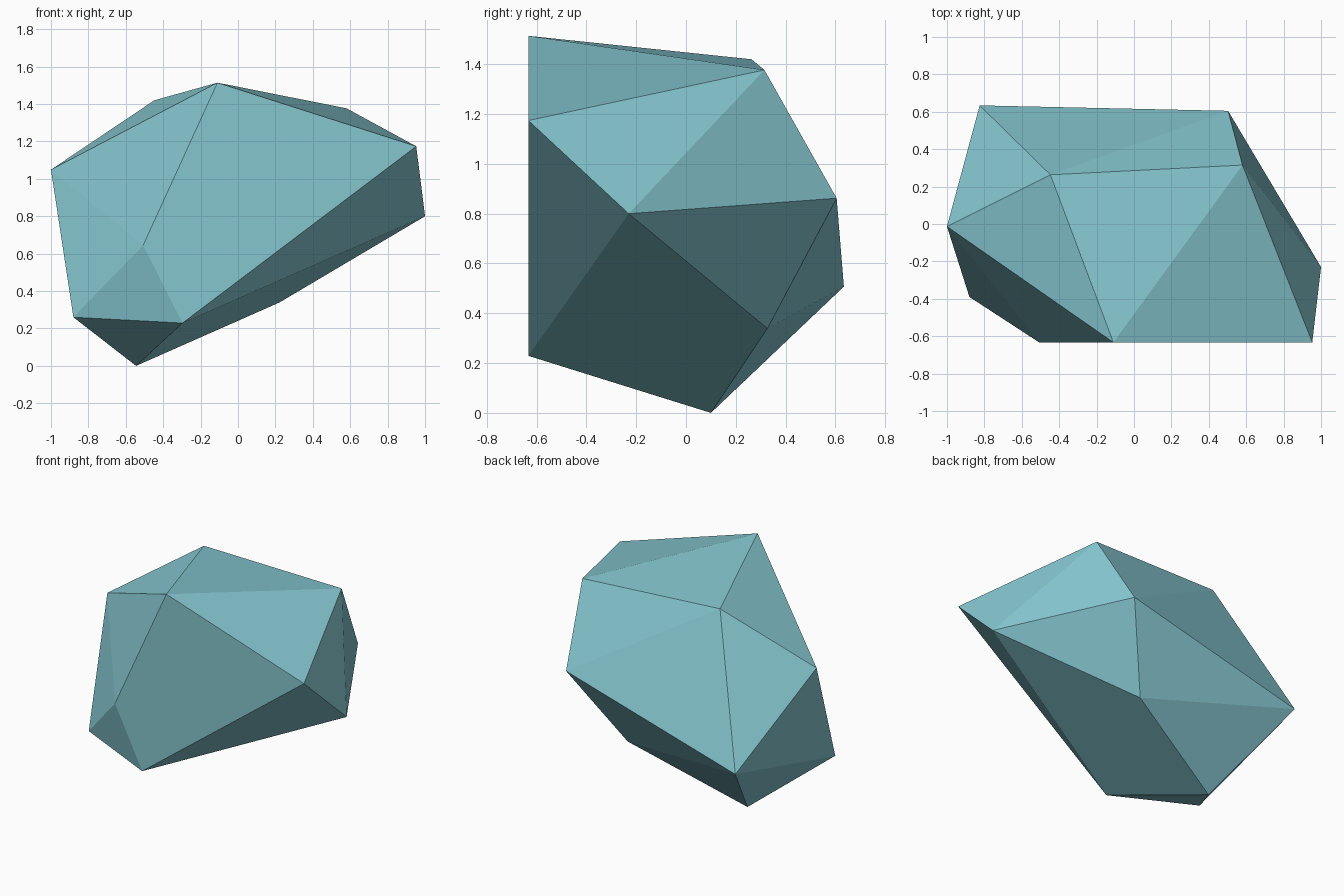
import bpy, bmesh

if "Cube" in bpy.data.objects:
    bpy.data.objects.remove(bpy.data.objects["Cube"])

# Corner points of the faceted boulder, flat-cut on its front side
FRONT = -0.633
corners = [
    (-0.11, FRONT, 1.517), (0.953, FRONT, 1.177), (-0.297, FRONT, 0.232), (-0.507, FRONT, 0.648),
    (-1.0, -0.013, 1.052), (-0.88, -0.39, 0.263), (-0.545, 0.10, 0.003),
    (1.0, -0.23, 0.803), (0.222, 0.327, 0.342), (0.58, 0.315, 1.38),
    (-0.447, 0.263, 1.423), (0.503, 0.605, 0.865), (-0.825, 0.634, 0.51),
]

# Stone colour
mat = bpy.data.materials.new("pale teal stone")
mat.diffuse_color = (0.235, 0.565, 0.625, 1)
mat.use_nodes = True
mat.node_tree.nodes["Principled BSDF"].inputs["Base Color"].default_value = mat.diffuse_color

# Skin the corners into one convex faceted body
bm = bmesh.new()
for c in corners:
    bm.verts.new(c)
bmesh.ops.convex_hull(bm, input=bm.verts[:])
bmesh.ops.recalc_face_normals(bm, faces=bm.faces[:])
low = min(v.co.z for v in bm.verts)
bmesh.ops.translate(bm, verts=bm.verts[:], vec=(0, 0, -low))

mesh = bpy.data.meshes.new("boulder")
bm.to_mesh(mesh)
bm.free()
mesh.materials.append(mat)
boulder = bpy.data.objects.new("boulder", mesh)
bpy.context.collection.objects.link(boulder)
